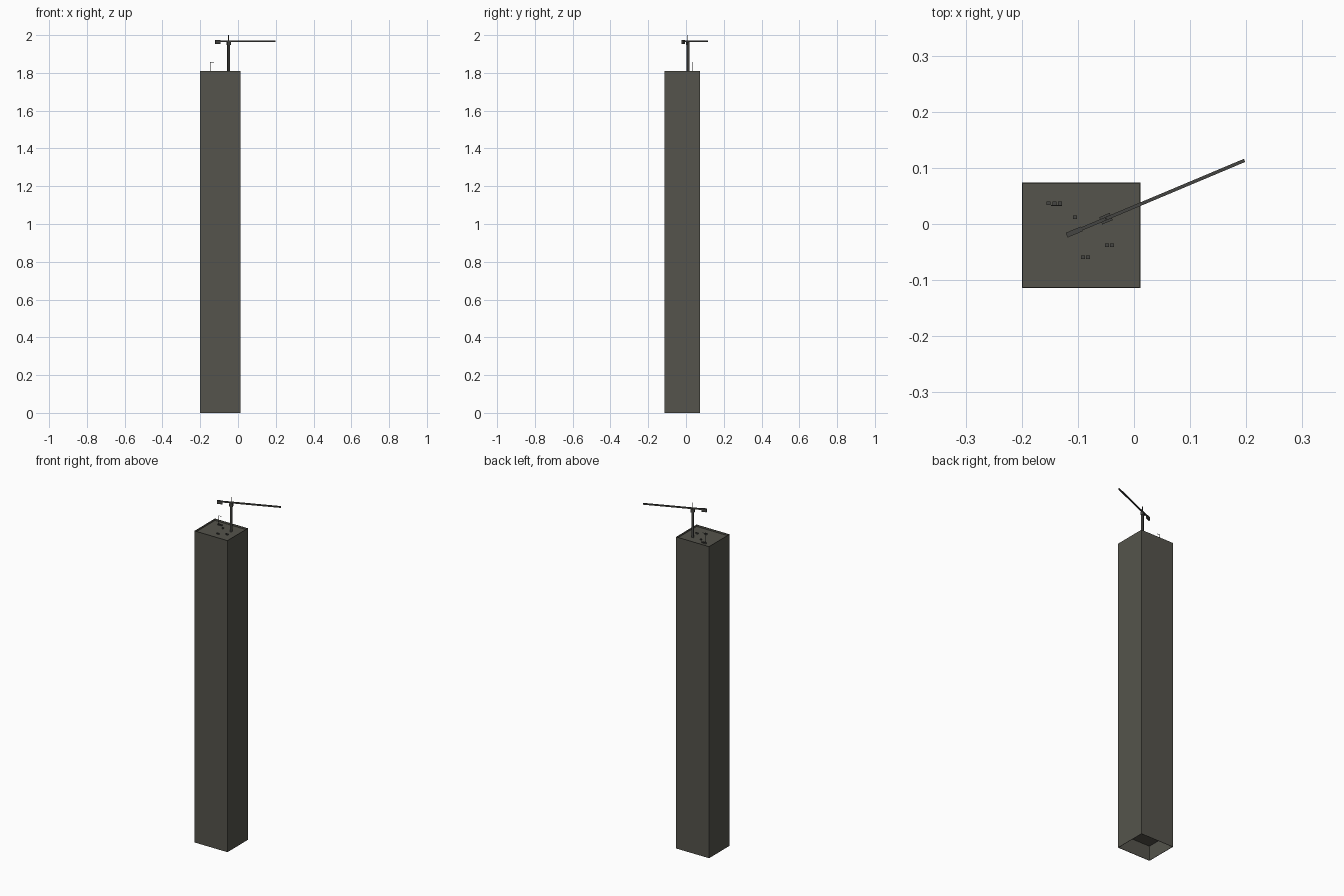
import bpy, math
from mathutils import Matrix, Vector

if "Cube" in bpy.data.objects:
    bpy.data.objects.remove(bpy.data.objects["Cube"])


def material(name, rgb):
    m = bpy.data.materials.new(name)
    m.diffuse_color = (*rgb, 1)
    m.use_nodes = True
    m.node_tree.nodes["Principled BSDF"].inputs["Base Color"].default_value = m.diffuse_color
    return m


CONCRETE = material("dark_concrete", (0.09, 0.088, 0.072))
STEEL = material("dark_steel", (0.06, 0.06, 0.055))


def box(name, lo, hi, mat, frame=Matrix()):
    """Box between two corners, optionally placed in a rotated frame."""
    lo, hi = Vector(lo), Vector(hi)
    v = [frame @ Vector((x, y, z)) for z in (lo.z, hi.z)
         for x, y in ((lo.x, lo.y), (hi.x, lo.y), (hi.x, hi.y), (lo.x, hi.y))]
    f = [(3, 2, 1, 0), (4, 5, 6, 7)] + [(i, (i + 1) % 4, (i + 1) % 4 + 4, i + 4) for i in range(4)]
    me = bpy.data.meshes.new(name)
    me.from_pydata(v, [], f)
    me.materials.append(mat)
    ob = bpy.data.objects.new(name, me)
    bpy.context.collection.objects.link(ob)
    return ob


X0, X1, Y0, Y1 = -0.2, 0.012, -0.114, 0.074
TOP, ROOF, BASE, T = 1.81, 1.80, 0.085, 0.002

# Tower walls: thin shell, open at the base, rising past the roof as a parapet
rings = []
for z in (0, TOP):
    for d in (0, T):
        rings += [(X0 + d, Y0 + d, z), (X1 - d, Y0 + d, z), (X1 - d, Y1 - d, z), (X0 + d, Y1 - d, z)]
faces = []
for i in range(4):
    j = (i + 1) % 4
    faces += [(i, j, j + 8, i + 8), (j + 4, i + 4, i + 12, j + 12),
              (i + 8, j + 8, j + 12, i + 12), (j, i, i + 4, j + 4)]
me = bpy.data.meshes.new("tower_walls")
me.from_pydata(rings, [], faces)
me.materials.append(CONCRETE)
bpy.context.collection.objects.link(bpy.data.objects.new("tower_walls", me))

# Roof deck and recessed underside
for name, z in (("lower_floor", BASE), ("roof_deck", ROOF - 0.004)):
    box(name, (X0 + T, Y0 + T, z), (X1 - T, Y1 - T, z + 0.004), CONCRETE)

# Rooftop units
units = [(-0.152, 0.037), (-0.142, 0.037), (-0.132, 0.037), (-0.105, 0.012),
         (-0.048, -0.038), (-0.039, -0.038), (-0.091, -0.059), (-0.082, -0.059)]
for i, (x, y) in enumerate(units):
    box(f"roof_unit_{i + 1}", (x - 0.0035, y - 0.003, ROOF), (x + 0.0035, y + 0.003, ROOF + 0.007), STEEL)

# Small hoist: post with a bent arm
box("hoist_post", (-0.148, 0.032, ROOF), (-0.1465, 0.0335, 1.857), STEEL)
box("hoist_arm", (-0.148, 0.032, 1.8555), (-0.128, 0.0335, 1.857), STEEL)

# Crane, built along its jib and turned about the mast
crane = Matrix.Translation((-0.05, 0.0095, 0)) @ Matrix.Rotation(math.radians(22.8), 4, 'Z')
parts = {
    "crane_mast": ((-0.006, -0.006, ROOF), (0.006, 0.006, 1.955)),
    "crane_turntable": ((-0.01, -0.007, 1.947), (0.01, 0.007, 1.964)),
    "crane_jib": ((-0.076, -0.003, 1.964), (0.268, 0.003, 1.972)),
    "crane_counterweight": ((-0.076, -0.0045, 1.954), (-0.047, 0.0045, 1.973)),
    "crane_spire": ((-0.0015, -0.0015, 1.97), (0.0015, 0.0015, 2.0)),
}
for name, (lo, hi) in parts.items():
    box(name, lo, hi, STEEL, crane)
